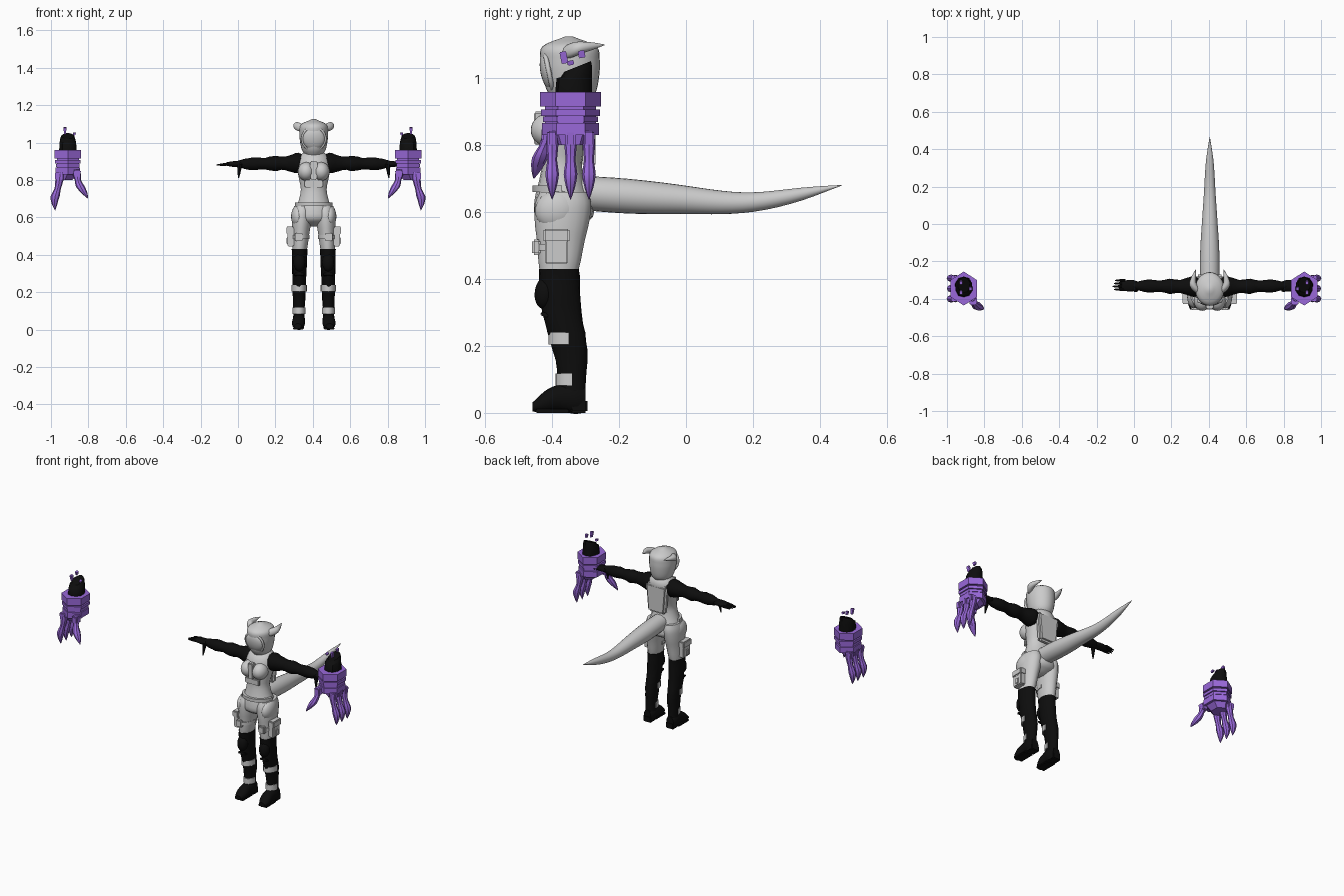
import bpy, bmesh, math, random
from mathutils import Vector, Matrix

random.seed(4)
cube = bpy.data.objects.get("Cube")
if cube:
    bpy.data.objects.remove(cube, do_unlink=True)

parts = []


def material(name, color):
    mat = bpy.data.materials.new(name)
    mat.use_nodes = True
    mat.diffuse_color = (*color, 1)
    shader = mat.node_tree.nodes["Principled BSDF"]
    shader.inputs["Base Color"].default_value = (*color, 1)
    return mat


GREY = material("light grey", (.6, .6, .6))
BLACK = material("black", (.004, .004, .004))
PURPLE = material("purple", (.32, .14, .7))


def shade(ob, degrees):
    """Smooth the soft edges and remember the part."""
    bpy.ops.object.select_all(action='DESELECT')
    ob.select_set(True)
    bpy.context.view_layer.objects.active = ob
    bpy.ops.object.shade_smooth_by_angle(angle=math.radians(degrees))
    parts.append(ob)


def finish(name, bm, mat, degrees=40):
    bmesh.ops.recalc_face_normals(bm, faces=bm.faces)
    mesh = bpy.data.meshes.new(name)
    bm.to_mesh(mesh)
    bm.free()
    mesh.materials.append(mat)
    ob = bpy.data.objects.new(name, mesh)
    bpy.context.scene.collection.objects.link(ob)
    shade(ob, degrees)
    return ob


def sample(values, t):
    """Smooth curve through evenly spaced values, t from start to end."""
    last = len(values) - 1
    i = min(int(t * last), last - 1)
    u = t * last - i
    a, b = values[i], values[i + 1]
    before, after = values[max(i - 1, 0)], values[min(i + 2, last)]
    enter, leave = (b - before) / 2, (after - a) / 2
    bend = (enter * (1 - u) - leave * u) + (a - b) * (1 - 2 * u)
    return a * (1 - u) + b * u + bend * u * (1 - u)


def skin(bm, loops):
    """Bridge closed loops of vertices and cap both ends."""
    for low, high in zip(loops, loops[1:]):
        for i, v in enumerate(low):
            bm.faces.new((low[i - 1], v, high[i], high[i - 1]))
    bm.faces.new(loops[0])
    bm.faces.new(loops[-1])


def tube(name, path, radii, mat, flat=(1, 1), axis='z', sides=18, steps=16, jitter=0, degrees=40):
    """Loft ellipses along a path; flat is the ratio of the second radius to the first."""
    bm = bmesh.new()
    path = [Vector(p) for p in path]
    loops = []
    for step in range(steps + 1):
        t = step / steps
        centre, r, ratio = sample(path, t), sample(radii, t), sample(flat, t)
        loop = []
        for i in range(sides):
            turn = math.tau * i / sides + math.pi / 2
            size = r * (1 + random.uniform(-jitter, jitter))
            u, v = size * math.cos(turn), size * ratio * math.sin(turn)
            offset = {'x': (0, u, v), 'y': (u, 0, v), 'z': (u, v, 0)}[axis]
            loop.append(bm.verts.new(centre + Vector(offset)))
        loops.append(loop)
    skin(bm, loops)
    return finish(name, bm, mat, degrees)


def block(name, position, size, mat, taper=1, bevel=.005, tilt=0):
    """Bevelled box, optionally narrower at the bottom and tilted about x."""
    bm = bmesh.new()
    bmesh.ops.create_cube(bm, size=1)
    for v in bm.verts:
        if v.co.z < 0:
            v.co.x *= taper
    bmesh.ops.scale(bm, vec=size, verts=bm.verts)
    bmesh.ops.bevel(bm, geom=bm.edges, offset=bevel, segments=2, affect='EDGES')
    bm.transform(Matrix.Translation(position) @ Matrix.Rotation(tilt, 4, 'X'))
    finish(name, bm, mat)


def ball(name, position, radii, mat, tilt=0):
    bm = bmesh.new()
    bmesh.ops.create_uvsphere(bm, u_segments=24, v_segments=16, radius=1)
    bmesh.ops.scale(bm, vec=radii, verts=bm.verts)
    bm.transform(Matrix.Translation(position) @ Matrix.Rotation(tilt, 4, 'X'))
    finish(name, bm, mat)


def band(name, position, width, depth, height):
    """Curved grey strap round the front half of a limb."""
    bm = bmesh.new()
    loops = []
    for i in range(13):
        turn = math.pi * (1 + i / 12)
        rim = Vector((width * math.cos(turn), depth * math.sin(turn), 0))
        loops.append([bm.verts.new(Vector(position) + rim * grow + Vector((0, 0, lift * height / 2)))
                      for grow, lift in ((1.1, -1), (1.1, 1), (.9, 1), (.9, -1))])
    skin(bm, loops)
    finish(name, bm, GREY)


def place(origin, mirror_x):
    """Move the collected parts to their origin and mirror the left ones."""
    for ob in parts:
        ob.location += Vector(origin)
        if ob.name.startswith("left_"):
            twin = ob.copy()
            twin.data = ob.data.copy()
            twin.name = ob.name.replace("left_", "right_")
            twin.data.transform(Matrix.Diagonal((-1, 1, 1, 1)))
            twin.data.flip_normals()
            twin.location.x = 2 * mirror_x - ob.location.x
            bpy.context.scene.collection.objects.link(twin)
    parts.clear()


# Torso with plates and belt
tube("torso", [(0, -.01, .55), (0, -.02, .75), (0, .02, .96)],
     [.03, .1, .1, .08, .07, .08, .09, .08, .04], GREY, (.85, .85), steps=24)
block("back_plate", (0, .06, .82), (.15, .04, .18), GREY, taper=.8, bevel=.012)
block("chest_plate", (0, -.09, .85), (.04, .03, .1), GREY, taper=.8)
block("waist_buckle", (0, -.08, .78), (.1, .02, .04), GREY)
band("belt", (0, -.02, .67), .09, .08, .02)

# Tail
tube("tail", [(0, 0, .66), (0, .3, .64), (0, .55, .63), (0, .815, .68)],
     [.05, .052, .042, .032, .022, .001], GREY, axis='y', sides=24, steps=24)

# Hooded head and round visor
tube("hood", [(0, .01, .93), (0, 0, 1.125)], [.045, .063, .073, .077, .07, .01], GREY,
     (1.15, 1.15), sides=28, steps=20)
ball("visor", (0, -.06, 1.02), (.06, .025, .06), GREY, tilt=.2)
bpy.ops.mesh.primitive_torus_add(major_radius=.062, minor_radius=.007, major_segments=32,
                                 minor_segments=8, location=(0, -.06, 1.02),
                                 rotation=(math.pi / 2 + .2, 0, 0))
rim = bpy.context.object
rim.name = "visor_rim"
rim.data.materials.append(GREY)
shade(rim, 60)
tube("left_horn", [(.05, -.03, 1.07), (.09, .03, 1.09), (.075, .107, 1.1)],
     [.012, .022, .014, .001], GREY, axis='y')
ball("left_chest", (.04, -.06, .845), (.045, .054, .05), GREY)

# Arm, hand, fingers and thumb
tube("left_arm", [(.06, .015, .89), (.42, .02, .885)],
     [.045, .055, .045, .035, .04, .03, .035, .03, .02, .015], BLACK, axis='x', steps=20, jitter=.05)
tube("left_hand", [(.38, .02, .885), (.47, .02, .885)], [.02, .03, .03, .02], BLACK, (.6, .4), 'x')
for i in range(4):
    y = i * .016
    tube(f"left_finger_{i + 1}", [(.45, y, .885), (.52 - abs(i - 1) * .007, y, .88)],
         [.008, .007, .003], BLACK, axis='x', sides=8, steps=4)
tube("left_thumb", [(.395, 0, .885), (.402, -.01, .81)], [.015, .009, .003], BLACK, sides=8, steps=6)

# Thigh, hip guard and pouches
tube("left_thigh", [(.06, -.015, .66), (.075, -.03, .42)],
     [.045, .053, .052, .046, .042, .038], GREY, (1.6, 1.5))
ball("left_hip_guard", (.085, -.035, .605), (.036, .066, .06), GREY, tilt=.2)
band("left_thigh_strap", (.072, -.02, .495), .045, .075, .02)
block("left_pouch", (.123, -.037, .495), (.036, .07, .1), GREY)
block("left_pouch_flap", (.127, -.037, .53), (.04, .08, .04), GREY)
block("left_pouch_clip", (.14, -.037, .475), (.012, .025, .035), GREY, bevel=.003)
block("left_front_pouch", (.08, -.097, .495), (.04, .025, .045), GREY)

# Lower leg, knee pad, boot and straps
tube("left_lower_leg", [(.075, -.03, .43), (.077, -.02, .3), (.078, .005, .18), (.08, .01, .05)],
     [.042, .04, .038, .036, .034, .03, .03], BLACK, (1.45, 1.55, 1.35), steps=14, jitter=.04)
ball("left_knee_pad", (.077, -.07, .36), (.032, .032, .05), BLACK, tilt=-.15)
block("left_knee_edge", (.077, -.06, .29), (.05, .05, .012), BLACK, bevel=.003, tilt=-.3)
tube("left_boot", [(.08, .05, .04), (.08, -.03, .045), (.085, -.108, .018)],
     [.025, .034, .033, .034, .02], BLACK, (1.5, 1.2, .7), 'y')
block("left_boot_heel", (.08, .03, .02), (.055, .05, .04), BLACK)
block("left_boot_sole", (.083, -.05, .006), (.058, .1, .012), BLACK, bevel=.003)
band("left_shin_strap", (.078, 0, .222), .037, .055, .035)
band("left_ankle_strap", (.078, .01, .1), .032, .045, .035)
place((.405, -.35, 0), .405)

# Clawed gauntlet: stacked hexagonal rings
for part, z, height, r in (("cuff", .937, .044, .081), ("core", .88, .09, .068), ("band", .897, .018, .079),
                           ("lower_band", .878, .016, .073), ("palm", .848, .036, .076)):
    tube("left_gauntlet_" + part, [(0, 0, z - height / 2), (0, 0, z + height / 2)], [r, r],
         PURPLE, (1.12, 1.12), sides=6, steps=1, degrees=0)
tube("left_gauntlet_palm_base", [(.015, 0, .8), (0, 0, .84)], [.045, .07], PURPLE, (1.2, 1.1),
     sides=6, steps=1, degrees=0)

# Claws and knuckles
CLAW = [.017, .022, .017, .024, .015, .001]
for i in range(3):
    y = (i - 1) * .055
    block(f"left_gauntlet_knuckle_{i + 1}", (.047, y, .82), (.046, .03, .045), PURPLE, taper=.85)
    tube(f"left_gauntlet_claw_{i + 1}", [(.04, y, .84), (.05, y, .77), (.07, y, .7), (.068, y, .638)],
         CLAW, PURPLE, (.85, .85), sides=8, steps=10, degrees=30)
block("left_gauntlet_thumb_knuckle", (-.05, -.065, .83), (.04, .045, .045), PURPLE, taper=.85)
tube("left_gauntlet_thumb_claw", [(-.045, -.05, .855), (-.06, -.085, .78), (-.108, -.11, .7)],
     CLAW, PURPLE, sides=8, steps=10, degrees=30)

# Dark slanted wrist stub
wrist = tube("left_gauntlet_wrist", [(0, .01, .92), (0, .01, 1), (0, .02, 1.035)],
             [.048, .046, .034], BLACK, (1.18, 1.18), sides=10, steps=4, jitter=.06)
for v in wrist.data.vertices:
    if v.co.z > 1.02:
        v.co.z += (v.co.y - .02) * .4

# Small floating shards
for i, (x, y, z, height) in enumerate(((.015, -.02, 1.062, .036), (.015, .033, 1.072, .022),
                                       (-.035, 0, 1.046, .014))):
    block(f"left_gauntlet_shard_{i + 1}", (x, y, z), (.016, .02, height), PURPLE, taper=.6, bevel=.002, tilt=.2)
place((.91, -.345, 0), 0)
